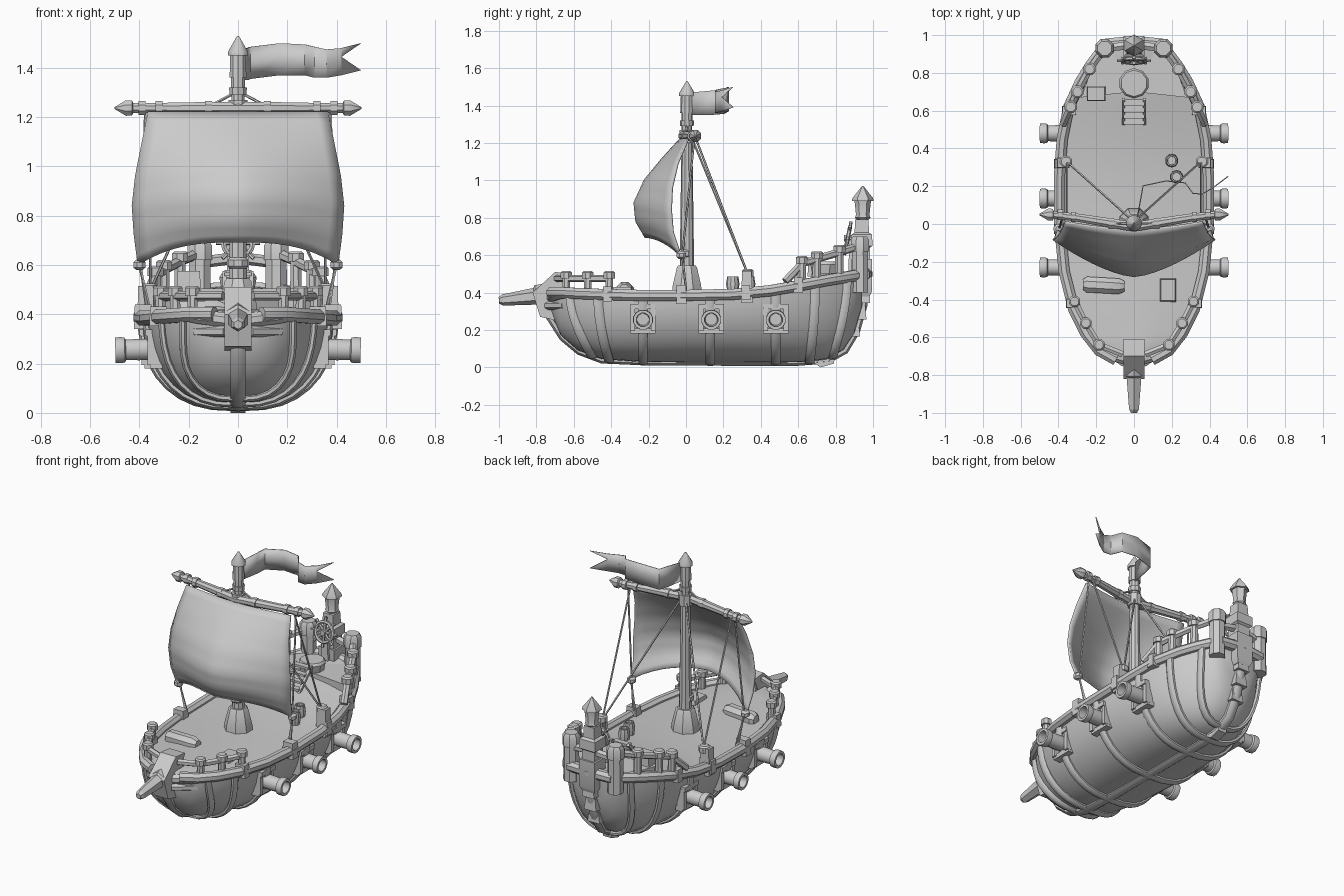
import bpy, bmesh, math
from mathutils import Vector as V

if "Cube" in bpy.data.objects:
    bpy.data.objects.remove(bpy.data.objects["Cube"])


def finish(name, bm, smooth=35):
    bmesh.ops.recalc_face_normals(bm, faces=bm.faces)
    me = bpy.data.meshes.new(name)
    bm.to_mesh(me)
    bm.free()
    ob = bpy.data.objects.new(name, me)
    bpy.context.collection.objects.link(ob)
    bpy.ops.object.select_all(action='DESELECT')
    ob.select_set(True)
    bpy.context.view_layer.objects.active = ob
    bpy.ops.object.shade_smooth_by_angle(angle=math.radians(smooth))
    return ob


def loft(name, rings, closed=True, caps=True, smooth=35):
    bm = bmesh.new()
    vs = [[bm.verts.new(p) for p in r] for r in rings]
    n = len(rings[0])
    for a, b in zip(vs, vs[1:]):
        for i in range(n if closed else n - 1):
            j = (i + 1) % n
            bm.faces.new((a[i], a[j], b[j], b[i]))
    if caps:
        bm.faces.new(vs[0])
        bm.faces.new(vs[-1])
    return finish(name, bm, smooth)


def tube(name, pts, r, sides=8, axis=None, flat=1.0, smooth=35, up=None):
    """Sweep a regular polygon along points, with one or several radii."""
    pts = [V(p) for p in pts]
    rs = r if isinstance(r, (list, tuple)) else [r] * len(pts)
    rings = []
    for i, p in enumerate(pts):
        t = V(axis) if axis else pts[min(i + 1, len(pts) - 1)] - pts[max(i - 1, 0)]
        t.normalize()
        ref = V(up) if up else V((0, 1, 0)) if abs(t.z) > 0.9 else V((0, 0, 1))
        u = t.cross(ref).normalized()
        w = u.cross(t)
        ang = [2 * math.pi * (k + 0.5) / sides for k in range(sides)]
        rings.append([p + (u * math.cos(a) + w * math.sin(a) * flat) * rs[i] for a in ang])
    return loft(name, rings, smooth=smooth)


def lathe(name, base, axis, prof, sides=8):
    b, a = V(base), V(axis).normalized()
    return tube(name, [b + a * d for d, _ in prof], [r for _, r in prof], sides, axis)


def box(name, c, size, top=1.0):
    x, y, z = c
    a, b, h = (s / 2 for s in size)
    q = [(-1, -1), (1, -1), (1, 1), (-1, 1)]
    return loft(name, [[(x + i * a * k, y + j * b * k, z + e) for i, j in q]
                       for k, e in ((1, -h), (top, h))])


def interp(tab, v):
    v = min(max(v, tab[0][0]), tab[-1][0])
    for p, q in zip(tab, tab[1:]):
        if v <= q[0]:
            f = (v - p[0]) / (q[0] - p[0])
            return [a + (b - a) * f for a, b in zip(p[1:], q[1:])]


# hull stations: y, half width, deck height, bottom height
HULL = [(-.72, .09, .40, .29), (-.67, .18, .40, .17), (-.58, .25, .395, .09),
        (-.45, .315, .39, .042), (-.25, .365, .385, .028), (0, .39, .385, .025),
        (.25, .39, .39, .025), (.45, .375, .41, .025), (.62, .34, .44, .026),
        (.75, .28, .465, .04), (.84, .225, .48, .09), (.90, .18, .49, .18), (.94, .14, .495, .32)]


def section(y0, out=0, slant=0, n=9):
    pts = []
    for i in range(n + 1):
        t = i / n * math.pi / 2
        y = y0 + slant * math.sin(t) ** 2
        w, zt, zb = interp(HULL, y)
        pts.append(((w + out) * math.cos(t) ** .75 if i < n else 0.0, y,
                    zt - (zt - zb + out) * math.sin(t)))
    return pts


def full(half):
    return half + [(-x, y, z) for x, y, z in half[-2::-1]]


# hull with cambered deck, ribs, keel and gunwale
loft("hull", [full(section(y)) + [(-w / 2, y, z + .018), (0, y, z + .025), (w / 2, y, z + .018)]
              for y, w, z, _ in HULL], smooth=40)
for y, sl in ((-.62, .12), (-.47, .06), (-.23, 0), (.13, 0), (.48, 0), (.69, -.03), (.86, -.08)):
    tube("hull_rib", full(section(y, .004, sl)), .016, 8, flat=1.7, up=(0, 1, 0))
tube("keel", [(0, -.755, .36), (0, -.73, .27), (0, -.66, .16), (0, -.57, .085), (0, -.45, .04),
              (0, -.2, .029), (0, .2, .028), (0, .6, .028), (0, .76, .04), (0, .85, .09),
              (0, .91, .19), (0, .95, .33), (0, .97, .5)], .021, 8, flat=1.6, up=(1, 0, 0))
loft("rudder", [[(x, y, z) for y, z in ((.66, .04), (.80, .07), (.79, .02), (.72, .0))]
                for x in (-.03, .03)])
for y, z in ((.91, .2), (.945, .29), (.965, .38)):
    box("stern_block", (0, y - .01, z), (.085, .06, .07), .8)
for s in (-1, 1):
    tube("gunwale", [(s * (w + .005), y, zt) for y, w, zt, _ in HULL], .032, 8)
    for y in (-.42, .32, .6):
        w, zt, _ = interp(HULL, y)
        box("gunwale_clamp", (s * w, y, zt + .003), (.075, .05, .08), .9)
    box("channel_block", (s * .385, -.025, .39), (.075, .055, .1), .9)
tube("stern_gunwale", [(-.15, .95, .495), (0, .965, .5), (.15, .95, .495)], .034)
tube("bow_gunwale", [(-.2, -.65, .40), (-.15, -.685, .39), (0, -.73, .37), (.15, -.685, .39),
                     (.2, -.65, .40)], .032)

# bow head and bowsprit
loft("bow_head", [[(s * w, y, z) for y, z in
                   ((-.82, .40), (-.70, .51), (-.61, .50), (-.66, .38), (-.69, .25), (-.78, .27))]
                  for s, w in ((-1, .055), (1, .055))])
tube("bowsprit", [(0, -.62, .41), (0, -.8, .385), (0, -.81, .38), (0, -.98, .36), (0, -1, .358)],
     [.06, .055, .045, .03, .018], 6, smooth=20)
for s in (-1, 1):
    tube("bow_brace", [(s * .17, -.65, .33), (s * .05, -.74, .33)], .022, 6)

# cannons with ports
for s in (-1, 1):
    for y in (-.23, .135, .48):
        w = interp(HULL, y)[0]
        x = s * (w - .016)
        for dz in (-.065, .065):
            box("port_frame", (x - s * (.02 if dz < 0 else 0), y, .26 + dz), (.05, .135, .028))
        for dy in (-.055, .055):
            box("port_frame", (x - s * .008, y + dy, .26), (.05, .026, .13))
        lathe("cannon", (s * .3, y, .26), (s, 0, -.03),
              [(0, .043), (.1, .045), (.155, .043), (.16, .052), (.175, .055), (.198, .053),
               (.198, .037), (.12, .032)], 12)


def post(x, y, z0, z1, r=.024):
    h = z1 - z0
    lathe("rail_post", (x, y, z0), (0, 0, 1), [(0, r), (h - .04, r * .9), (h - .04, r * 1.35),
                                              (h - .008, r * 1.35), (h, r)], 8)


# bow and stern railings
for s in (-1, 1):
    bow = [(.185, -.64), (.255, -.525), (.315, -.41)]
    for x, y in bow:
        post(s * x, y, .37, .515)
    tube("bow_rail", [(s * .06, -.69, .475)] + [(s * x, y, .475) for x, y in bow], .019, 6)
    stern = [(.335, .62, .595), (.30, .70, .62), (.235, .82, .655)]
    for x, y, z in stern:
        post(s * x, y, z - .18, z, .026)
    lathe("stern_corner_post", (s * .155, .93, .40), (0, 0, 1),
          [(0, .048), (.22, .046), (.22, .053), (.28, .053), (.3, .04)], 8)
    tube("stern_rail", [(s * .375, .53, .46)] + [(s * x, y, z - .04) for x, y, z in stern]
         + [(s * .155, .93, .65)], .021, 6)
tube("stern_cross_rail", [(-.155, .93, .61), (0, .95, .63), (.155, .93, .61)], .024, 6)

# stern post and lantern
lathe("stern_post", (0, .94, .38), (0, 0, 1),
      [(0, .06), (.03, .078), (.2, .078), (.2, .062), (.26, .062), (.27, .08), (.33, .078),
       (.34, .055), (.41, .05)], 4)
lathe("lantern", (0, .945, .79), (0, 0, 1),
      [(0, .03), (.01, .042), (.025, .036), (.10, .044), (.10, .058), (.115, .055), (.18, .004)], 6)

# quarter deck, helm platform, ladder and wheel
loft("quarter_deck", [[(-.28, .67, z), (0, .70, z), (.28, .67, z), (.22, .83, z), (.14, .93, z),
                       (-.14, .93, z), (-.22, .83, z)] for z in (.42, .505)])
lathe("helm_platform", (0, .745, .5), (0, 0, 1), [(0, .07), (.05, .08), (.065, .07)], 10)
for s in (-1, 1):
    tube("ladder_side", [(s * .055, .53, .44), (s * .055, .66, .57)], .012, 4)
for i in range(4):
    box("ladder_step", (0, .545 + i * .032, .46 + i * .034), (.11, .035, .014))
c = V((0, .865, .69))
ring = [2 * math.pi * k / 16 for k in range(17)]
tube("wheel_rim", [c + V((.06 * math.cos(a), .012 * math.sin(a), .06 * math.sin(a))) for a in ring],
     .011, 6, up=(0, 1, 0))
for k in range(4):
    a = math.pi * k / 4
    d = V((.09 * math.cos(a), .018 * math.sin(a), .09 * math.sin(a)))
    tube("wheel_spoke", [c - d, c + d], .009, 6)
lathe("wheel_hub", c - V((0, .02, 0)), (0, 1, 0), [(0, .018), (.06, .018)])
box("wheel_stand", (0, .885, .58), (.05, .035, .2), .7)

# mast
lathe("mast_base", (0, .005, .4), (0, 0, 1), [(0, .085), (.04, .082), (.135, .058), (.145, .05)], 8)
lathe("mast", (0, .005, 0), (0, 0, 1),
      [(.4, .04), (.8, .035), (1.29, .028), (1.29, .036), (1.32, .038), (1.32, .03), (1.36, .03),
       (1.36, .036), (1.45, .033), (1.45, .043), (1.465, .043), (1.53, .004)], 10)
lathe("mast_collar", (0, .005, 1.2), (0, 0, 1), [(0, .042), (.07, .042)], 8)
lathe("mast_rope_coil", (0, -.005, .585), (0, 0, 1), [(0, .035), (.01, .045), (.035, .045), (.045, .035)], 8)

# yard with bands and pointed ends
yard = lambda x: V((x, -.015 + .065 * min(abs(x) / .4, 1), 1.237))
tube("yard", [yard(x) for x in (-.44, -.3, -.15, 0, .15, .3, .44)], [.021, .023, .026, .027, .026, .023, .021])
for s in (-1, 1):
    lathe("yard_tip", yard(s * .425), (s, 0, 0), [(0, .022), (.005, .033), (.03, .034), (.076, .004)])
    for x in (.12, .32, .39):
        lathe("yard_band", yard(s * x) - V((.014, 0, 0)), (1, 0, 0), [(0, .03), (.028, .03)])

# billowing sail: height fraction, half width, edge y, centre y, edge z, centre z
SAIL = [(0, .365, .01, -.03, 1.22, 1.22), (.2, .39, -.045, -.13, 1.09, 1.11),
        (.4, .415, -.075, -.22, .96, 1.0), (.6, .428, -.08, -.275, .84, .88),
        (.8, .42, -.07, -.265, .72, .78), (1, .405, -.03, -.215, .60, .695)]
rows = []
for j in range(16):
    w, ye, yc, ze, zc = interp(SAIL, j / 15)
    rows.append([(w * u, yc + (ye - yc) * abs(u) ** 1.5, zc + (ze - zc) * abs(u) ** 2.8)
                 for u in [i / 8 - 1 for i in range(17)]])
sail = loft("sail", rows, False, False, 60)
m = sail.modifiers.new("thickness", 'SOLIDIFY')
m.thickness = .012
m.offset = 0

# rigging
for s in (-1, 1):
    foot = (s * .355, .33, .50)
    box("shroud_block", (s * .375, .325, .43), (.07, .06, .17), .85)
    post(s * .36, .33, .44, .525, .025)
    for p in ((s * .02, .03, 1.23), (s * .355, .05, 1.23)):
        tube("shroud", [p, foot], .006, 5)
    tube("yard_lift", [(0, .0, 1.305), yard(s * .13)], .006, 5)
    tube("sheet_rope", [yard(s * .375), (s * .395, -.02, .6), (s * .37, 0, .42)], .006, 5)
    tube("sheet_rope_aft", [(s * .4, -.02, .6), (s * .355, .0, .41)], .006, 5)
    lathe("sheet_block", (s * .4, -.025, .58), (0, 0, 1), [(0, .014), (.01, .027), (.03, .027), (.042, .014)])

# swallow-tailed flag: x, y, bottom z, top z
FLAG = [(.02, .03, 1.35, 1.47), (.04, .14, 1.35, 1.48), (.05, .2, 1.355, 1.485),
        (.17, .225, 1.37, 1.50), (.27, .215, 1.37, 1.495), (.31, .16, 1.36, 1.485),
        (.36, .155, 1.36, 1.475), (.42, .19, 1.37, 1.48), (.5, .25, 1.39, 1.50)]
flag = loft("flag", [[(x, y, a), (x - (.08 if i == 8 else 0), y - (.06 if i == 8 else 0), (a + b) / 2),
                      (x, y, b)] for i, (x, y, a, b) in enumerate(FLAG)], False, False)
m = flag.modifiers.new("thickness", 'SOLIDIFY')
m.thickness = .006

# deck clutter
for x, y in ((.2, .335), (.225, .25)):
    lathe("barrel", (x, y, .4), (0, 0, 1), [(0, .028), (.045, .036), (.085, .03), (.085, .023), (.07, .022)], 10)
tube("canvas_roll", [(-.27, -.32, .41), (-.25, -.32, .41), (-.08, -.33, .415), (-.05, -.33, .415)],
     [.03, .045, .045, .03], 8)
box("deck_crate", (.18, -.35, .41), (.09, .13, .04), .85)
box("quarter_crate", (-.2, .69, .53), (.1, .08, .09), .9)
